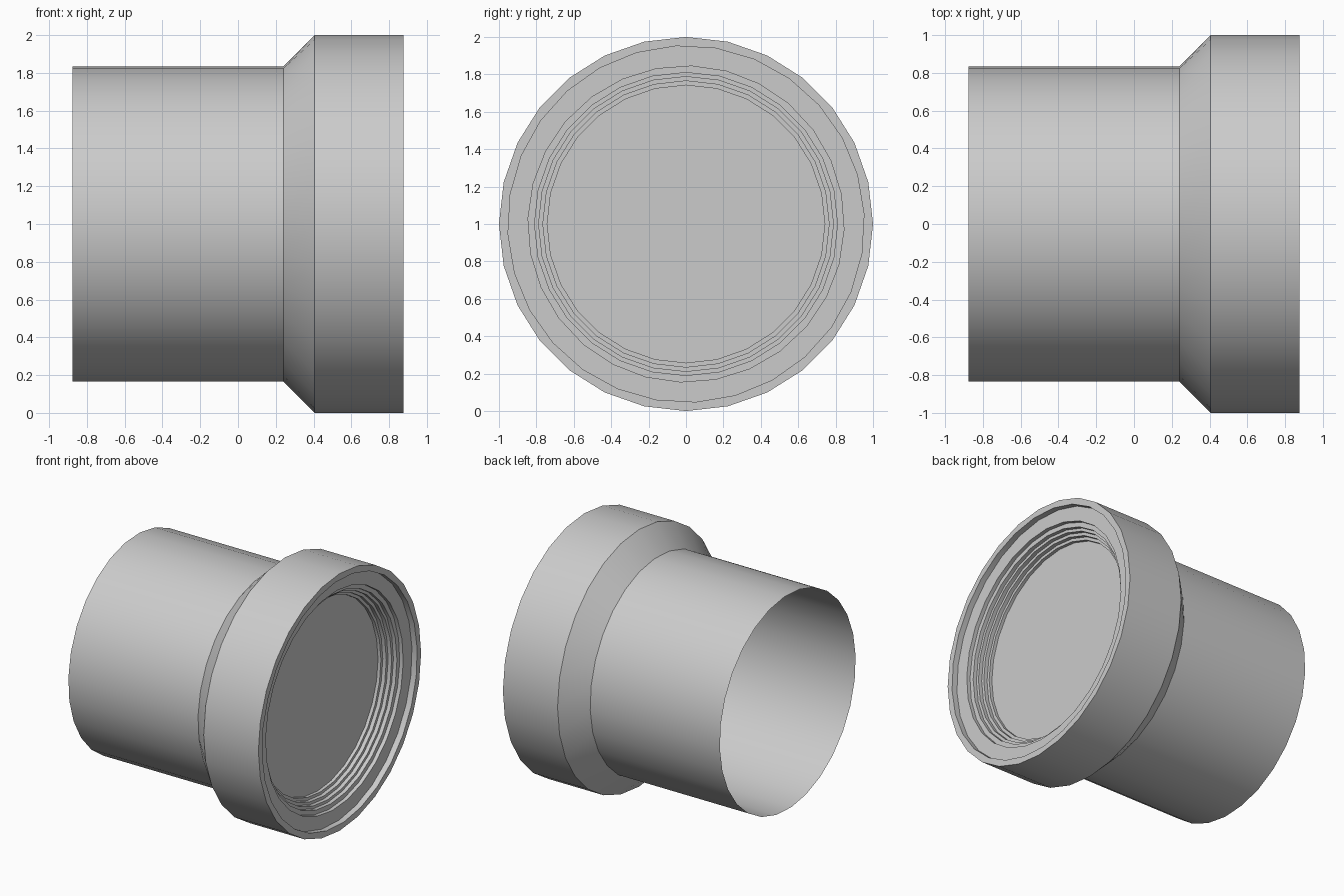
import bpy, bmesh
from math import sin, cos, pi, radians

if "Cube" in bpy.data.objects:
    bpy.data.objects.remove(bpy.data.objects["Cube"])

SIDES = 28


def lathe(name, profile, cap_end=False):
    """Spin (x, radius, twist in degrees) points round the X axis at z = 1."""
    bm = bmesh.new()
    rings = []
    for x, r, twist in profile:
        t = radians(twist)
        rings.append([bm.verts.new((x, r * sin(2 * pi * i / SIDES + t),
                                    1 + r * cos(2 * pi * i / SIDES + t)))
                      for i in range(SIDES)])
    for a, b in zip(rings, rings[1:]):
        for i in range(SIDES):
            j = (i + 1) % SIDES
            bm.faces.new((a[i], a[j], b[j], b[i]))
    if cap_end:
        bm.faces.new(rings[-1])
    # Profiles run from the back along the outside, then inward at the front
    bm.normal_update()
    bmesh.ops.reverse_faces(bm, faces=bm.faces[:])
    mesh = bpy.data.meshes.new(name)
    bm.to_mesh(mesh)
    bm.free()
    obj = bpy.data.objects.new(name, mesh)
    bpy.context.collection.objects.link(obj)
    bpy.ops.object.select_all(action='DESELECT')
    obj.select_set(True)
    bpy.context.view_layer.objects.active = obj
    bpy.ops.object.shade_smooth_by_angle(angle=radians(30))
    return obj


# Outer shell: open-backed barrel, flared collar, front lip
lathe("barrel_shell", [(-0.875, 0.835, 3), (0.24, 0.835, 3), (0.405, 1.0, 0),
                       (0.875, 1.0, 0), (0.875, 0.953, -3.2)])

# Stepped recess: each step goes inward (smaller x) and then narrower
steps = [(0.953, 0.83, -3.2), (0.845, 0.80, 2), (0.81, 0.77, 0),
         (0.788, 0.74, 0), (0.765, 0.71, 0), (0.742, 0.685, 0)]
recess, front = [], 0.875
for r, back, twist in steps:
    recess += [(front, r, twist), (back, r, twist)]
    front = back

# Recess closed at the bottom by the flat front disc
lathe("stepped_front_recess", recess, cap_end=True)
